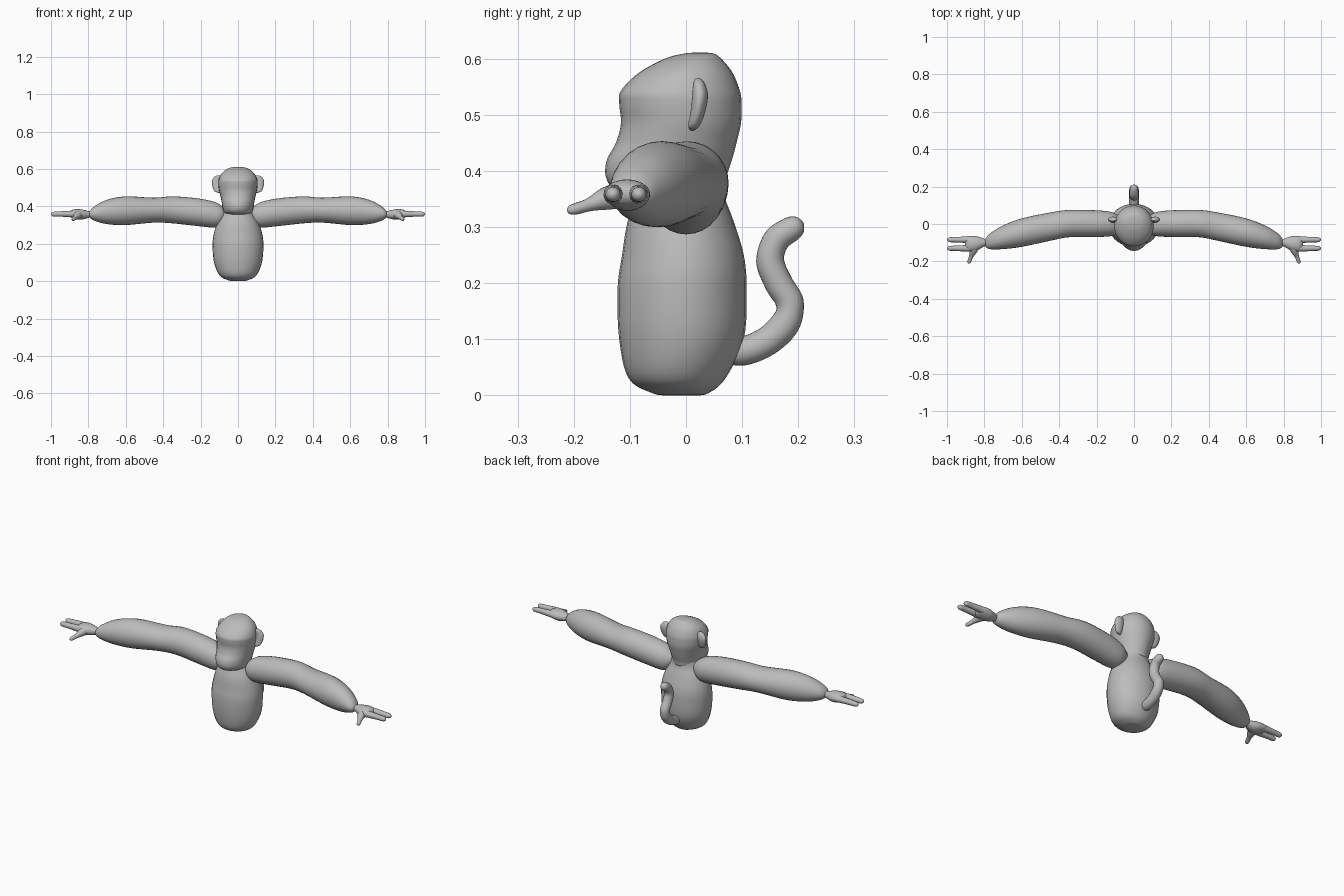
import bpy, bmesh, math
from mathutils import Vector

grey = bpy.data.materials.new("soft grey")
grey.diffuse_color = (0.5, 0.5, 0.5, 1)


def spline(a, b, c, d, t):
    return 0.5 * (2*b + (c-a)*t + (2*a-5*b+4*c-d)*t*t + (3*b-a-3*c+d)*t**3)


def loft(name, rings, mirror=False, segs=28, steps=5):
    """Smooth skin through elliptical rings given as (centre, u axis, v axis)."""
    fine = []
    for i in range(len(rings) - 1):
        q = [rings[min(max(i + k, 0), len(rings) - 1)] for k in (-1, 0, 1, 2)]
        for s in range(steps):
            fine.append([spline(*(Vector(r[j]) for r in q), s / steps) for j in range(3)])
    fine.append([Vector(p) for p in rings[-1]])
    bm = bmesh.new()
    loops = []
    for c, u, v in fine:
        angles = [math.tau * k / segs for k in range(segs)]
        loops.append([bm.verts.new(c + u * math.cos(a) + v * math.sin(a)) for a in angles])
    for a, b in zip(loops, loops[1:]):
        for k in range(segs):
            bm.faces.new((a[k], a[(k+1) % segs], b[(k+1) % segs], b[k]))
    bm.faces.new(loops[0])
    bm.faces.new(loops[-1])
    bmesh.ops.recalc_face_normals(bm, faces=bm.faces)
    for f in bm.faces:
        f.smooth = True
    me = bpy.data.meshes.new(name)
    bm.to_mesh(me)
    bm.free()
    me.materials.append(grey)
    ob = bpy.data.objects.new(name, me)
    bpy.context.collection.objects.link(ob)
    if mirror:
        ob.modifiers.new("mirror", 'MIRROR')
    return ob


def stack(rows):
    """Horizontal rings from (z, front y, back y, half width)."""
    return [((0, (f+b)/2, z), (w, 0, 0), (0, (b-f)/2, 0)) for z, f, b, w in rows]


def across(rows):
    """Rings facing x from (x, front y, back y, low z, high z)."""
    return [((x, (f+b)/2, (l+h)/2), (0, (b-f)/2, 0), (0, 0, (h-l)/2)) for x, f, b, l, h in rows]


def tube(rows):
    """Round rings along a path from (x, y, z, radius)."""
    pts = [Vector(r[:3]) for r in rows]
    out = []
    for i, r in enumerate(rows):
        t = (pts[min(i+1, len(pts)-1)] - pts[max(i-1, 0)]).normalized()
        u = t.cross(Vector((0, 0, 1)) if abs(t.x) > 0.3 else Vector((1, 0, 0))).normalized()
        out.append((pts[i], u * r[3], t.cross(u) * r[3]))
    return out


# Torso
loft("torso", stack([
    (0.0, -0.035, 0.02, 0.015), (0.004, -0.06, 0.04, 0.05), (0.03, -0.102, 0.07, 0.098),
    (0.10, -0.119, 0.103, 0.128), (0.19, -0.122, 0.108, 0.136), (0.25, -0.114, 0.103, 0.130),
    (0.31, -0.104, 0.085, 0.112), (0.36, -0.085, 0.067, 0.085), (0.40, -0.07, 0.065, 0.07)]))

# Head with brow and muzzle
loft("head", stack([
    (0.357, -0.10, 0.04, 0.045), (0.366, -0.128, 0.066, 0.072), (0.39, -0.143, 0.072, 0.082),
    (0.42, -0.141, 0.082, 0.087), (0.45, -0.125, 0.09, 0.093), (0.485, -0.116, 0.098, 0.101),
    (0.52, -0.119, 0.099, 0.105), (0.543, -0.116, 0.096, 0.103), (0.575, -0.084, 0.083, 0.088),
    (0.60, -0.038, 0.063, 0.058), (0.609, -0.005, 0.05, 0.030), (0.611, 0.015, 0.035, 0.006)]))

# Ears
loft("ears", [
    ((0.10, 0.011, 0.472), (0.004, 0, 0), (0, 0.002, 0)),
    ((0.108, 0.014, 0.480), (0.016, 0, 0), (0, 0.010, 0)),
    ((0.112, 0.021, 0.505), (0.024, 0, 0), (0, 0.013, 0)),
    ((0.113, 0.025, 0.535), (0.026, 0, 0), (0, 0.014, 0)),
    ((0.108, 0.023, 0.557), (0.018, 0, 0), (0, 0.010, 0)),
    ((0.104, 0.021, 0.566), (0.005, 0, 0), (0, 0.003, 0))], True)

# Arms
loft("arms", across([
    (0.065, -0.03, 0.03, 0.335, 0.385), (0.09, -0.055, 0.05, 0.30, 0.405),
    (0.13, -0.066, 0.066, 0.287, 0.425), (0.22, -0.07, 0.074, 0.295, 0.443),
    (0.35, -0.071, 0.075, 0.309, 0.453), (0.45, -0.09, 0.061, 0.313, 0.446),
    (0.60, -0.122, 0.030, 0.300, 0.453), (0.70, -0.134, -0.008, 0.305, 0.435),
    (0.765, -0.135, -0.047, 0.322, 0.402), (0.79, -0.125, -0.073, 0.338, 0.378),
    (0.797, -0.108, -0.092, 0.350, 0.363)]), True)

# Palms
loft("palms", across([
    (0.78, -0.113, -0.088, 0.345, 0.370), (0.805, -0.122, -0.078, 0.336, 0.376),
    (0.84, -0.142, -0.066, 0.329, 0.384), (0.875, -0.147, -0.064, 0.334, 0.384),
    (0.895, -0.143, -0.069, 0.342, 0.376), (0.903, -0.125, -0.09, 0.352, 0.366)]), True)

# Fingers
for name, y in (("inner_fingers", -0.084), ("outer_fingers", -0.130)):
    loft(name, tube([
        (0.86, y, 0.357, 0.017), (0.90, y, 0.359, 0.017), (0.96, y, 0.359, 0.014),
        (0.985, y, 0.358, 0.013), (0.996, y, 0.358, 0.008), (1.0, y, 0.358, 0.001)]), True, 14)

# Thumbs
loft("thumbs", tube([
    (0.848, -0.115, 0.357, 0.024), (0.860, -0.145, 0.350, 0.020), (0.870, -0.172, 0.340, 0.012),
    (0.880, -0.198, 0.332, 0.010), (0.883, -0.208, 0.330, 0.007), (0.885, -0.212, 0.329, 0.001)]),
    True, 14)

# Tail
loft("tail", tube([
    (0, 0.06, 0.085, 0.025), (0, 0.10, 0.079, 0.026), (0, 0.145, 0.097, 0.026),
    (0, 0.178, 0.130, 0.026), (0, 0.185, 0.165, 0.025), (0, 0.165, 0.200, 0.025),
    (0, 0.150, 0.240, 0.025), (0, 0.161, 0.277, 0.024), (0, 0.188, 0.297, 0.022),
    (0, 0.203, 0.305, 0.015), (0, 0.209, 0.308, 0.002)]), False, 20)
